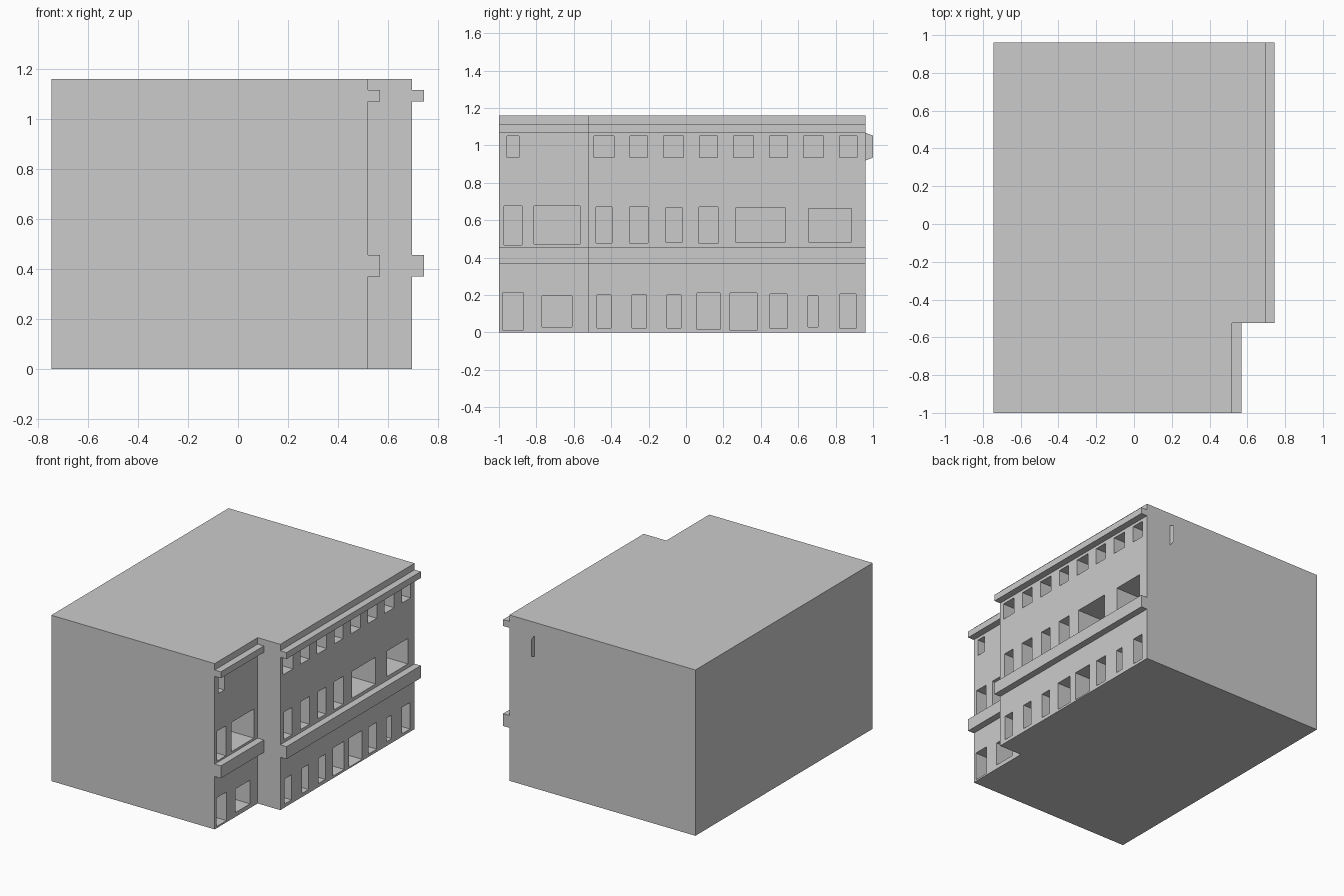
import bpy, bmesh

if "Cube" in bpy.data.objects:
    bpy.data.objects.remove(bpy.data.objects["Cube"])

H = 1.16                      # wall height
Y0, STEP, Y1 = -1.0, -0.525, 0.96
X_BACK, X_SIDE, X_MAIN = -0.745, 0.52, 0.695
DEPTH = 0.195                 # window recess depth


def finish(bm, name):
    bmesh.ops.recalc_face_normals(bm, faces=bm.faces)
    mesh = bpy.data.meshes.new(name)
    bm.to_mesh(mesh)
    bm.free()
    obj = bpy.data.objects.new(name, mesh)
    bpy.context.collection.objects.link(obj)
    return obj


def add_box(bm, lo, hi):
    verts = bmesh.ops.create_cube(bm, size=1)["verts"]
    for v in verts:
        v.co = [hi[i] if v.co[i] > 0 else lo[i] for i in range(3)]


# Stepped building block
bm = bmesh.new()
outline = [(X_BACK, Y0), (X_SIDE, Y0), (X_SIDE, STEP),
           (X_MAIN, STEP), (X_MAIN, Y1), (X_BACK, Y1)]
base = bm.faces.new([bm.verts.new((x, y, 0)) for x, y in outline])
top = bmesh.ops.extrude_face_region(bm, geom=[base])["geom"]
bmesh.ops.translate(bm, vec=(0, 0, H),
                    verts=[g for g in top if isinstance(g, bmesh.types.BMVert)])
walls = finish(bm, "building_walls")

# Window rows: (y centre, width, z bottom, z top)
ground = [(-0.925, 0.11, 0.012, 0.212), (-0.69, 0.16, 0.03, 0.195),
          (-0.439, 0.075, 0.025, 0.2), (-0.25, 0.075, 0.025, 0.2),
          (-0.064, 0.075, 0.025, 0.2), (0.12, 0.122, 0.015, 0.212),
          (0.307, 0.145, 0.01, 0.212), (0.495, 0.092, 0.02, 0.207),
          (0.679, 0.055, 0.03, 0.195), (0.866, 0.086, 0.02, 0.205)]
middle = [(-0.925, 0.097, 0.468, 0.677), (-0.69, 0.246, 0.473, 0.677),
          (-0.439, 0.086, 0.478, 0.67), (-0.253, 0.1, 0.478, 0.672),
          (-0.064, 0.086, 0.48, 0.668), (0.12, 0.102, 0.475, 0.67),
          (0.398, 0.263, 0.48, 0.667), (0.77, 0.232, 0.484, 0.662)]
upper = [(-0.925, 0.064, 0.935, 1.05)]
upper += [(-0.439 + 0.1866 * i, 0.107 if i % 2 == 0 else 0.095, 0.935, 1.05)
          for i in range(8)]

# Cut the window recesses
bm = bmesh.new()
for y, w, z0, z1 in ground + middle + upper:
    face = X_SIDE if y < STEP else X_MAIN
    add_box(bm, (face - DEPTH, y - w / 2, z0), (face + 0.1, y + w / 2, z1))
cutter = finish(bm, "window_cutter")
cutter.hide_render = True
mod = walls.modifiers.new("windows", 'BOOLEAN')
mod.operation, mod.solver, mod.object = 'DIFFERENCE', 'EXACT', cutter
bpy.context.view_layer.objects.active = walls
bpy.ops.object.modifier_apply(modifier=mod.name)
bpy.data.objects.remove(cutter)

# Cornices on both facade sections
for label, z0, z1 in (("lower", 0.37, 0.457), ("upper", 1.07, 1.115)):
    for part, x, ya, yb in (("side", X_SIDE, Y0, STEP), ("main", X_MAIN, STEP, Y1)):
        bm = bmesh.new()
        add_box(bm, (x, ya, z0), (x + 0.048, yb, z1))
        finish(bm, f"{label}_cornice_{part}")

# Thin fin on the rear wall
bm = bmesh.new()
bm.faces.new([bm.verts.new((0.5, y, z)) for y, z in
              ((Y1, 0.92), (1.0, 0.935), (1.0, 1.052), (Y1, 1.068))])
finish(bm, "rear_fin")
